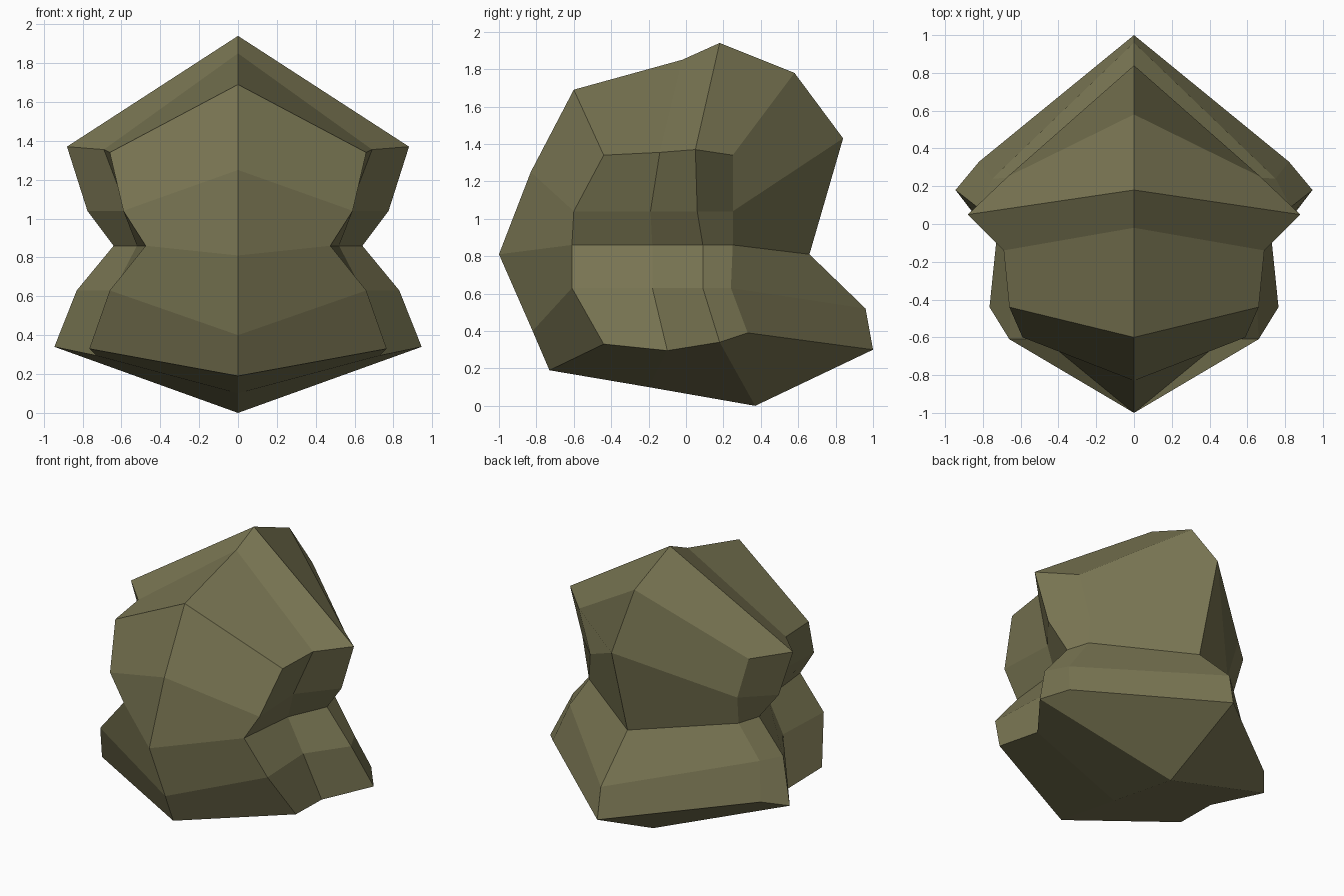
import bpy
import bmesh
from mathutils import Matrix

default_cube = bpy.data.objects.get("Cube")
if default_cube:
    bpy.data.objects.remove(default_cube, do_unlink=True)

# Single flat stone colour
stone = bpy.data.materials.new("olive_stone")
stone.use_nodes = True
colour = (0.19, 0.178, 0.085, 1)
stone.diffuse_color = colour
bsdf = stone.node_tree.nodes["Principled BSDF"]
bsdf.inputs["Base Color"].default_value = colour
bsdf.inputs["Roughness"].default_value = 0.9

# Rim lines of the left half, each running from top to bottom.
# Centre lines are (y, z); side lines are (x, y, z).
front_centre = [(-.6, 1.69), (-.83, 1.25), (-1, .81), (-.82, .4), (-.73, .19)]
front_side = [(.66, -.44, 1.34), (.59, -.6, 1.04), (.475, -.61, .86),
              (.66, -.61, .63), (.765, -.44, .33)]
inner_side = [(.69, -.14, 1.355), (.57, -.19, 1.04), (.52, -.18, .86),
              (.64, -.18, .63), (.73, -.1, .295)]
outer_side = [(.88, .05, 1.37), (.775, .06, 1.04), (.64, .09, .86),
              (.83, .09, .63), (.945, .18, .34)]
back_side = [(.67, .25, 1.34), (.58, .25, 1.04), (.59, .25, .86),
             (.75, .24, .63), (.82, .33, .39)]
back_centre = [(.58, 1.78), (.84, 1.43), (.66, .81), (.96, .52), (1, .3)]

# Ridge points between the front and back centre lines
top_ridge = [(-.02, 1.85), (.18, 1.94)]
bottom_ridge = [(-.2, .1), (.37, 0)]

bm = bmesh.new()


def add_line(points):
    """Add one line of vertices; points given as (y, z) lie on the mid plane."""
    return [bm.verts.new(p if len(p) == 3 else (0, *p)) for p in points]


def bridge(line_a, line_b):
    """Fill the strip between two lines with four-sided facets."""
    pairs = list(zip(line_a, line_b))
    for (a, b), (c, d) in zip(pairs, pairs[1:]):
        bm.faces.new((a, b, d, c))


# Side walls, from the front round to the back
columns = [add_line(line) for line in (front_centre, front_side, inner_side,
                                       outer_side, back_side, back_centre)]
for left, right in zip(columns, columns[1:]):
    bridge(left, right)

# Top and underside, joined to the walls along the rims
for ridge, row in ((top_ridge, 0), (bottom_ridge, -1)):
    rim = [column[row] for column in columns]
    bridge([rim[0], *add_line(ridge), rim[-1]], rim[1:-1])

# Other half
bmesh.ops.mirror(bm, geom=bm.verts[:] + bm.edges[:] + bm.faces[:],
                 matrix=Matrix.Identity(4), merge_dist=0.001, axis='X')
bmesh.ops.remove_doubles(bm, verts=bm.verts[:], dist=0.001)
bmesh.ops.recalc_face_normals(bm, faces=bm.faces[:])

mesh = bpy.data.meshes.new("boulder")
bm.to_mesh(mesh)
bm.free()
mesh.materials.append(stone)
boulder = bpy.data.objects.new("boulder", mesh)
bpy.context.collection.objects.link(boulder)
